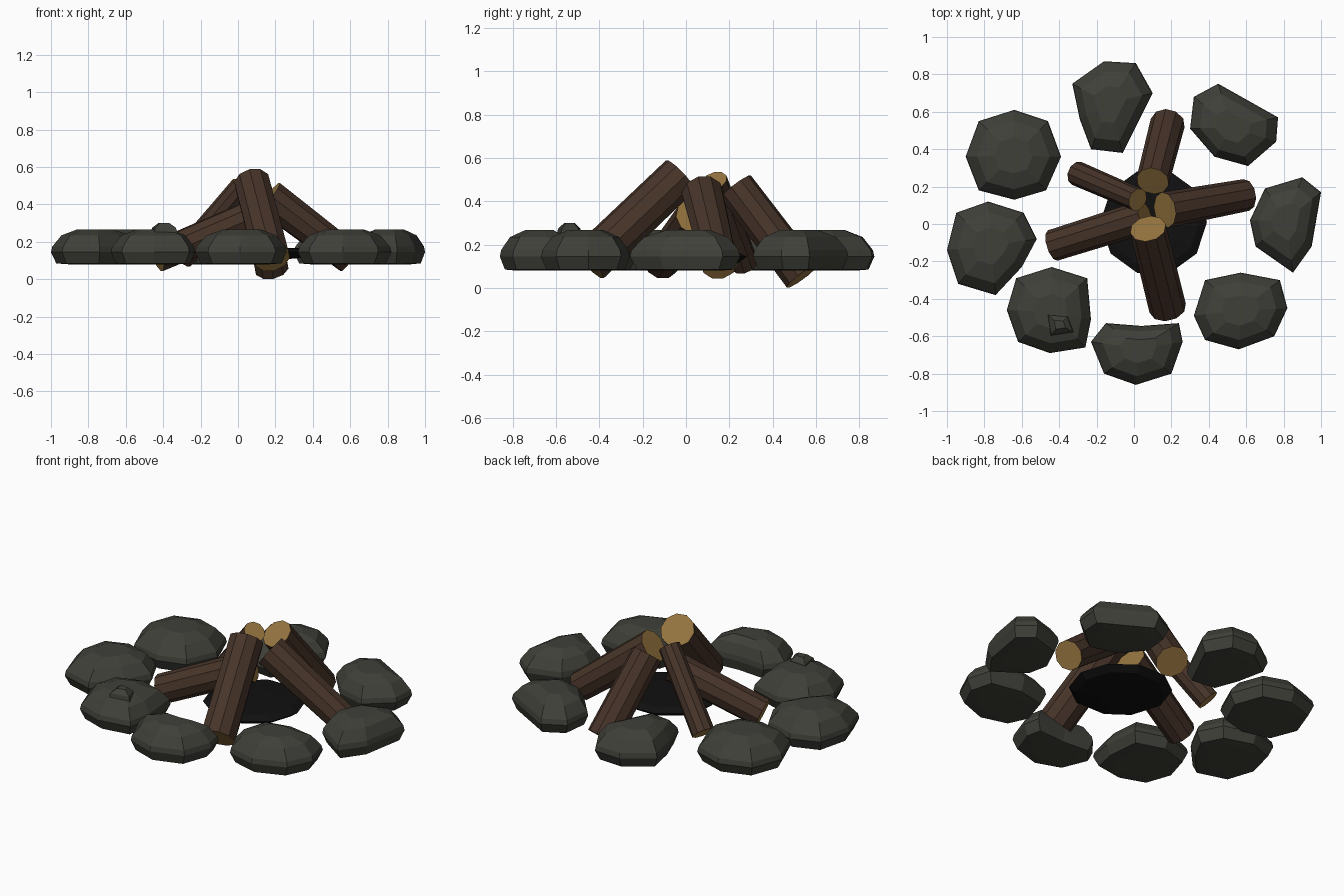
import bpy, bmesh, math
from mathutils import Vector

if "Cube" in bpy.data.objects:
    bpy.data.objects.remove(bpy.data.objects["Cube"])


def material(name, rgb):
    m = bpy.data.materials.new(name)
    m.diffuse_color = (*rgb, 1)
    m.use_nodes = True
    m.node_tree.nodes["Principled BSDF"].inputs["Base Color"].default_value = m.diffuse_color
    return m


STONE = material("dark_stone", (0.050, 0.051, 0.041))
BARK = material("brown_bark", (0.062, 0.034, 0.022))
WOOD = material("cut_wood", (0.30, 0.175, 0.05))
ASH = material("black_ash", (0.005, 0.005, 0.005))


def finish(bm, name, mats):
    bmesh.ops.recalc_face_normals(bm, faces=bm.faces)
    me = bpy.data.meshes.new(name)
    bm.to_mesh(me)
    bm.free()
    for m in mats:
        me.materials.append(m)
    ob = bpy.data.objects.new(name, me)
    bpy.context.collection.objects.link(ob)
    return ob


def loft(bm, rings):
    """Skin a stack of equal-length vertex rings; returns the two end caps."""
    vr = [[bm.verts.new(p) for p in r] for r in rings]
    n = len(vr[0])
    for a, b in zip(vr, vr[1:]):
        for i in range(n):
            j = (i + 1) % n
            bm.faces.new((a[i], a[j], b[j], b[i]))
    return bm.faces.new(vr[0]), bm.faces.new(vr[-1])


# flattened pebble section: (scale of outline, height)
PEBBLE = [(0.60, 0.08), (0.88, 0.085), (1.0, 0.145), (0.97, 0.175),
          (0.76, 0.235), (0.40, 0.267)]


def pebble(name, outline, mat=STONE, section=PEBBLE):
    cx = sum(p[0] for p in outline) / len(outline)
    cy = sum(p[1] for p in outline) / len(outline)
    bm = bmesh.new()
    loft(bm, [[(cx + (x - cx) * s, cy + (y - cy) * s, z) for x, y in outline]
              for s, z in section])
    return finish(bm, name, [mat])


def log(name, base, top, r0, r1, sides=10):
    base, top = Vector(base), Vector(top)
    q = (top - base).to_track_quat('Z', 'Y')
    length = (top - base).length
    rings = []
    for t, r in ((0, r0), (0.5, (r0 + r1) / 2), (1, r1)):
        rings.append([base + q @ Vector((r * math.cos(a), r * math.sin(a), t * length))
                      for a in (2 * math.pi * i / sides for i in range(sides))])
    bm = bmesh.new()
    for cap in loft(bm, rings):
        cap.material_index = 1
    return finish(bm, name, [BARK, WOOD])


# ring of stones, each from its plan outline
pebble("stone_back", [(-.16, .87), (.01, .86), (.10, .70), (-.06, .38),
                      (-.23, .40), (-.29, .56), (-.33, .75)])
pebble("stone_back_right", [(.45, .75), (.77, .57), (.76, .44), (.61, .31),
                            (.43, .36), (.30, .51), (.32, .68)])
pebble("stone_right", [(.90, .25), (1.0, .17), (.95, -.12), (.85, -.26),
                       (.65, -.12), (.62, .02), (.70, .19)])
pebble("stone_front_right", [(.57, -.26), (.78, -.30), (.82, -.45), (.75, -.60),
                             (.56, -.67), (.38, -.62), (.32, -.49), (.38, -.30)])
pebble("stone_front", [(-.15, -.53), (.04, -.545), (.24, -.53), (.26, -.63), (.20, -.80),
                       (.01, -.86), (-.16, -.80), (-.23, -.63)])
pebble("stone_front_left", [(-.44, -.23), (-.25, -.29), (-.23, -.51), (-.26, -.66),
                            (-.45, -.69), (-.62, -.63), (-.68, -.46), (-.63, -.29)])
pebble("stone_left", [(-.78, .12), (-.59, .06), (-.52, -.08), (-.60, -.23),
                      (-.74, -.38), (-.94, -.32), (-1.0, -.14), (-.95, .06)])
pebble("stone_back_left", [(-.64, .61), (-.46, .55), (-.39, .36), (-.47, .18),
                           (-.64, .13), (-.83, .18), (-.90, .36), (-.83, .55)])

# raised lump on the front left stone
pebble("stone_lump", [(-.47, -.48), (-.35, -.49), (-.32, -.58), (-.45, -.60)],
       section=[(1.0, .235), (.85, .275), (.4, .30)])

# ash bed under the logs
pebble("ash_bed", [(.105 + .285 * math.cos(math.tau * i / 10),
                    .01 + .285 * math.sin(math.tau * i / 10)) for i in range(10)],
       ASH, [(.45, .105), (.85, .115), (1.0, .145), (.85, .165), (.4, .17)])

# logs leaning together
log("log_back", (.18, .54, .057), (.10, .23, .467), .093, .088)
log("log_right", (.60, .155, .11), (.165, .075, .44), .086, .097)
log("log_front", (.18, -.45, .115), (.075, -.025, .52), .10, .098)
log("log_left", (-.435, -.115, .12), (.06, .04, .33), .085, .09)
log("log_back_left", (-.305, .27, .11), (.02, .13, .495), .066, .062)
